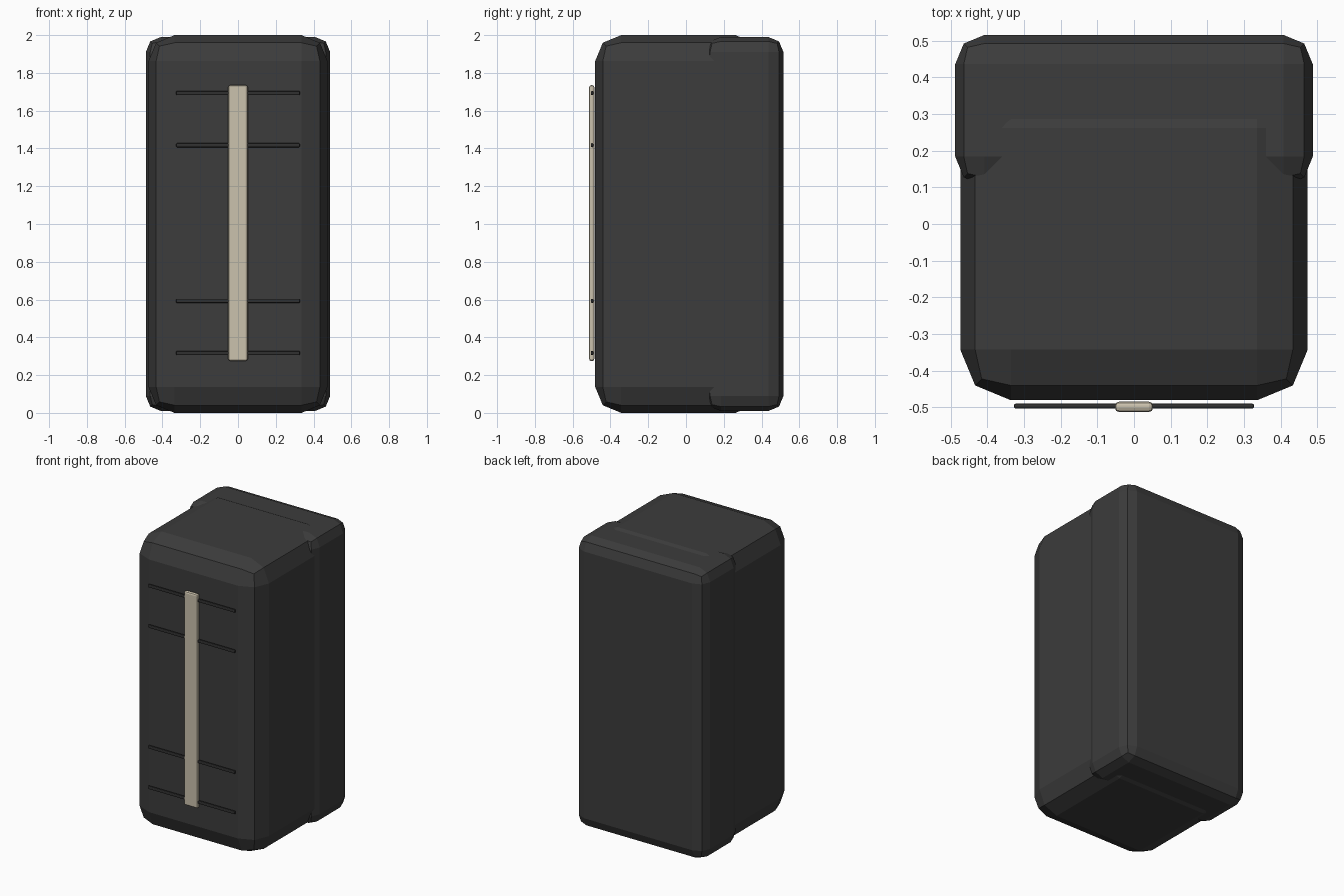
import bpy
import bmesh

if "Cube" in bpy.data.objects:
    bpy.data.objects.remove(bpy.data.objects["Cube"], do_unlink=True)


def make_material(name, rgb, roughness=0.6):
    mat = bpy.data.materials.new(name)
    mat.use_nodes = True
    colour = (*rgb, 1.0)
    mat.diffuse_color = colour
    shader = mat.node_tree.nodes["Principled BSDF"]
    shader.inputs["Base Color"].default_value = colour
    shader.inputs["Roughness"].default_value = roughness
    return mat


charcoal = make_material("charcoal", (0.045, 0.045, 0.045))
black = make_material("dark rod grey", (0.03, 0.03, 0.03))
cream = make_material("warm cream", (0.6, 0.54, 0.42))


def rounded_box(name, low, high, bevel, material):
    """Box between two corners with two-step chamfered edges."""
    mesh = bpy.data.meshes.new(name)
    bm = bmesh.new()
    bmesh.ops.create_cube(bm, size=1)
    for v in bm.verts:
        v.co = [(a + b) / 2 + c * (b - a) for a, b, c in zip(low, high, v.co)]
    bmesh.ops.bevel(bm, geom=bm.edges[:], offset=bevel, segments=2,
                    profile=0.5, affect='EDGES')
    bm.to_mesh(mesh)
    bm.free()
    mesh.materials.append(material)
    obj = bpy.data.objects.new(name, mesh)
    bpy.context.collection.objects.link(obj)
    return obj


# Main body, and the slightly wider shell wrapped round its back
rounded_box("main_body", (-0.474, -0.481, 0), (0.474, 0.4, 2), 0.138, charcoal)
rounded_box("rear_shell", (-0.488, 0.104, 0.01), (0.488, 0.516, 1.99), 0.08, charcoal)

# Upright strip on the front
rounded_box("front_strip", (-0.052, -0.513, 0.275), (0.052, -0.485, 1.735), 0.011, cream)

# Thin horizontal rods passing behind the strip
for i, z in enumerate((0.317, 0.593, 1.417, 1.693)):
    rounded_box(f"front_rod_{i + 1}", (-0.328, -0.504, z - 0.011),
                (0.328, -0.490, z + 0.011), 0.006, black)
